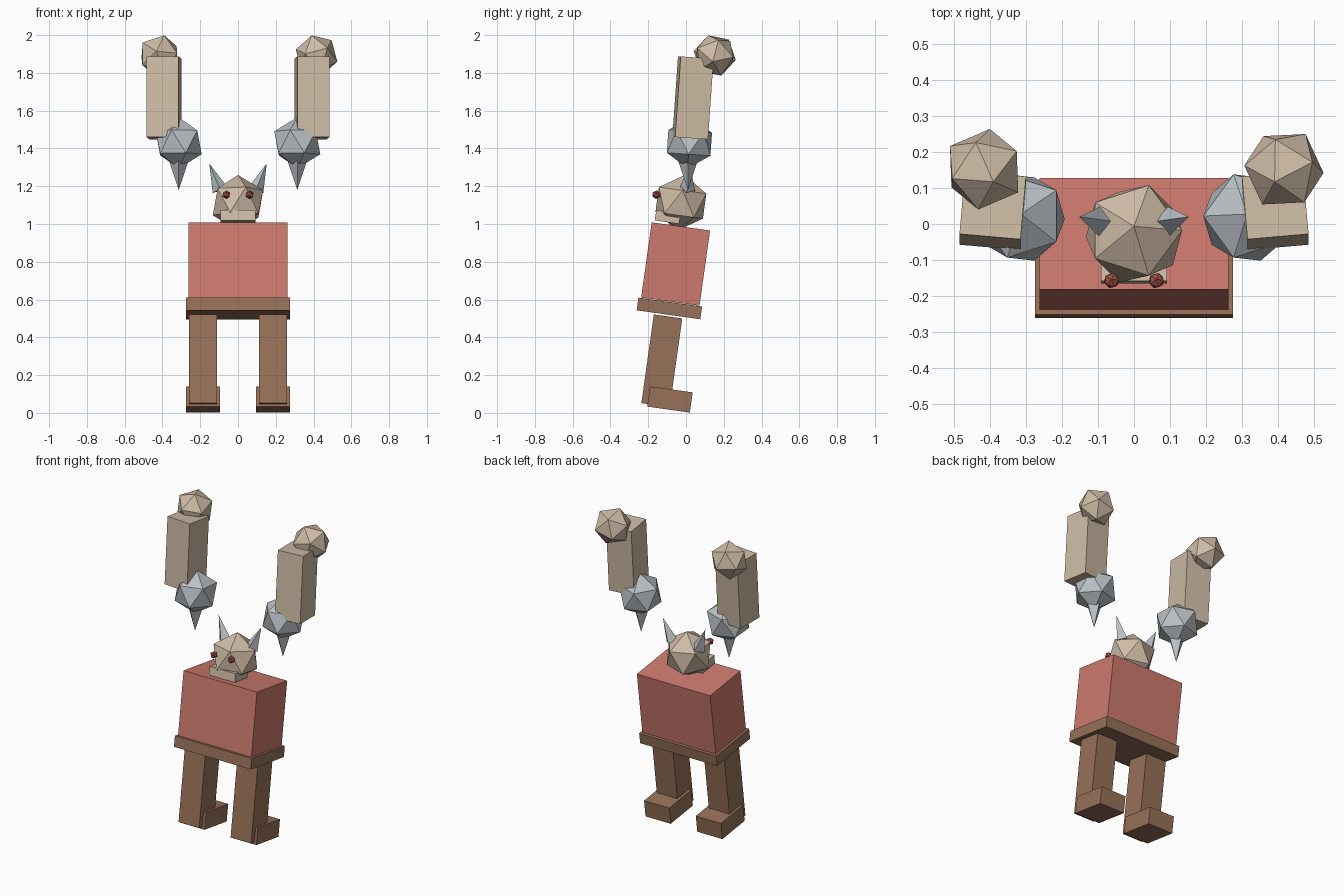
import bpy
from math import radians
from mathutils import Matrix, Vector

old = bpy.data.objects.get("Cube")
if old:
    bpy.data.objects.remove(old, do_unlink=True)


def make_material(name, rgb):
    mat = bpy.data.materials.new(name)
    mat.use_nodes = True
    colour = (*rgb, 1.0)
    mat.diffuse_color = colour
    for node in mat.node_tree.nodes:
        if node.type == 'BSDF_PRINCIPLED':
            node.inputs["Base Color"].default_value = colour
    return mat


SKIN = make_material("tan skin", (0.62, 0.50, 0.38))
SHIRT = make_material("faded red", (0.61, 0.195, 0.155))
LEATHER = make_material("brown leather", (0.31, 0.165, 0.10))
METAL = make_material("pale steel", (0.49, 0.53, 0.56))
EYE = make_material("dark red", (0.36, 0.08, 0.065))


def turn(x=0, y=0, z=0):
    """Spin about z first, then lean about y and x."""
    return (Matrix.Rotation(radians(x), 4, 'X')
            @ Matrix.Rotation(radians(y), 4, 'Y')
            @ Matrix.Rotation(radians(z), 4, 'Z'))


LEAN = turn(x=-8)


def finish(name, mat, centre, rot, size=(1, 1, 1)):
    ob = bpy.context.object
    ob.name = name
    ob.data.name = name
    ob.data.materials.append(mat)
    ob.matrix_world = Matrix.Translation(centre) @ rot @ Matrix.Diagonal((*size, 1))
    return ob


def box(name, mat, centre, size, rot=LEAN):
    bpy.ops.mesh.primitive_cube_add(size=1)
    return finish(name, mat, centre, rot, size)


def ball(name, mat, centre, radius, rot=LEAN):
    bpy.ops.mesh.primitive_ico_sphere_add(subdivisions=1, radius=radius)
    return finish(name, mat, centre, rot)


def spike(name, mat, base, tip, radius):
    base, tip = Vector(base), Vector(tip)
    axis = tip - base
    bpy.ops.mesh.primitive_cone_add(vertices=4, radius1=radius, depth=axis.length)
    swing = Vector((0, 0, 1)).rotation_difference(axis) if axis.z > 0 else turn(x=180).to_quaternion()
    return finish(name, mat, (base + tip) / 2, swing.to_matrix().to_4x4())


# Trunk, leaning back
box("torso", SHIRT, (0, -0.055, 0.788), (0.524, 0.312, 0.402))
box("belt", LEATHER, (0, -0.088, 0.553), (0.55, 0.34, 0.068))

# Head and jaw
ball("head", SKIN, (0, -0.027, 1.112), 0.149)
box("jaw", SKIN, (0, -0.097, 1.037), (0.184, 0.13, 0.055))

for side, s in (("left", 1), ("right", -1)):
    # Legs and feet
    box(side + "_leg", LEATHER, (s * 0.186, -0.128, 0.276), (0.147, 0.152, 0.474))
    box(side + "_foot", LEATHER, (s * 0.185, -0.085, 0.071), (0.18, 0.228, 0.108))

    # Eyes and horns
    ball(side + "_eye", EYE, (s * 0.062, -0.157, 1.155), 0.023)
    spike(side + "_horn", METAL, (s * 0.095, 0.006, 1.18), (s * 0.152, 0.02, 1.32), 0.042)

    # Raised arms with fists at the top
    box(side + "_arm", SKIN, (s * 0.392, 0.037, 1.668), (0.17, 0.175, 0.428),
        turn(x=-4, z=s * 5))
    fist_turn = turn(x=18, y=-13, z=25) if s > 0 else turn(x=18, y=13, z=38)
    ball(side + "_fist", SKIN, (s * 0.416, 0.152, 1.892), 0.115, fist_turn)

    # Steel shoulder balls with hanging spikes
    ball(side + "_shoulder_ball", METAL, (s * 0.314, 0.018, 1.43), 0.136, turn(x=-4, z=36))
    spike(side + "_shoulder_spike", METAL, (s * 0.314, 0.01, 1.36), (s * 0.314, 0.01, 1.18), 0.06)
